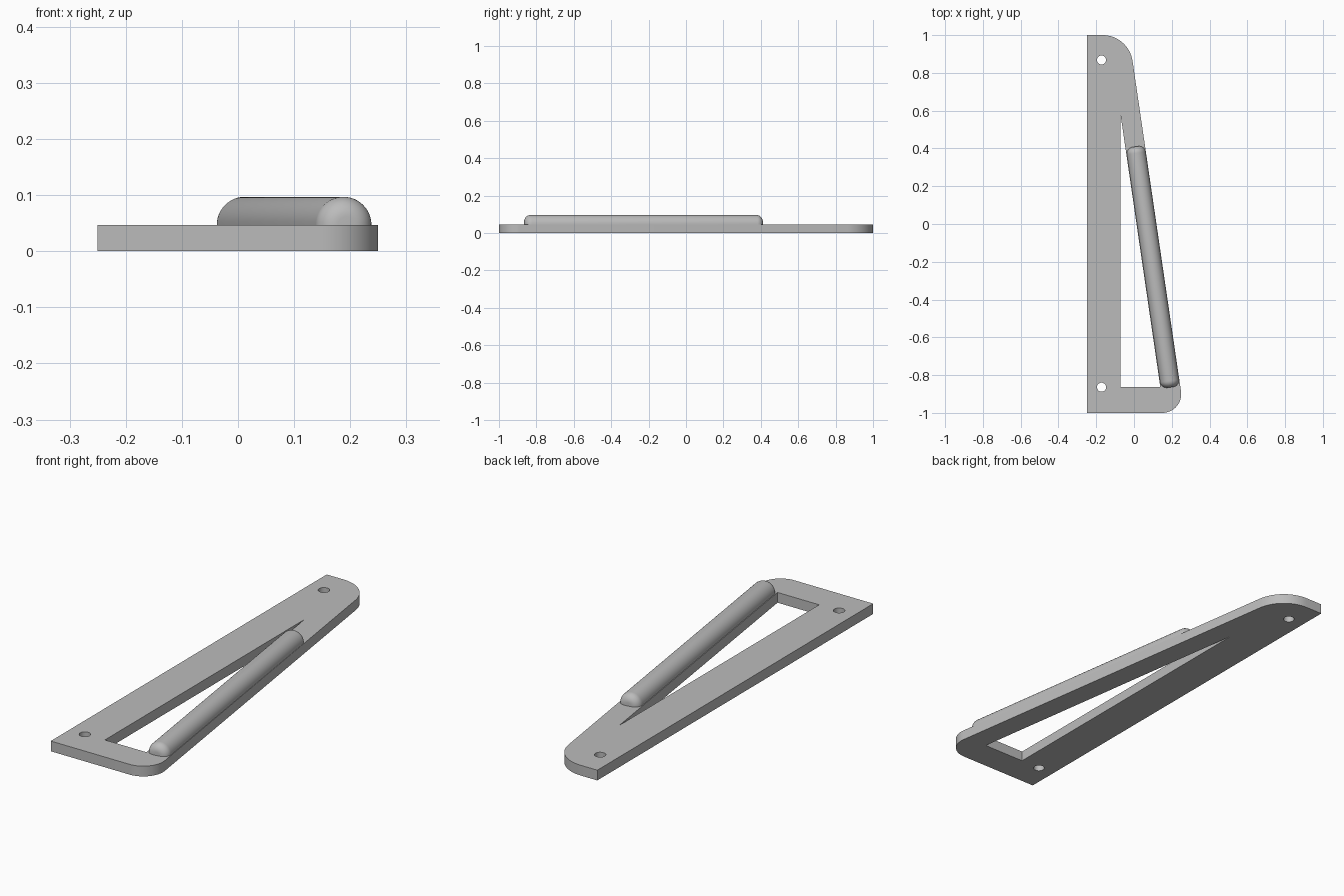
import bpy, bmesh
from math import sin, cos, pi, hypot, atan2
from mathutils import Matrix, Vector

cube = bpy.data.objects.get("Cube")
if cube:
    bpy.data.objects.remove(cube, do_unlink=True)

THICK = 0.047
BAR_R = 0.05
SLOPE = atan2(0.146, 1.0)  # lean of the slanted strut

grey = bpy.data.materials.new("plain grey")
grey.use_nodes = True
grey.diffuse_color = (0.5, 0.5, 0.5, 1)
grey.node_tree.nodes["Principled BSDF"].inputs["Base Color"].default_value = (0.5, 0.5, 0.5, 1)


def arc(cx, cy, r, start, end, steps):
    angles = [start + (end - start) * i / steps for i in range(steps + 1)]
    return [(cx + r * cos(a), cy + r * sin(a)) for a in angles]


def finish(obj, angle):
    obj.data.materials.clear()
    obj.data.materials.append(grey)
    bpy.ops.object.select_all(action='DESELECT')
    obj.select_set(True)
    bpy.context.view_layer.objects.active = obj
    bpy.ops.object.shade_smooth_by_angle(angle=angle)


# Bracket plate: rounded outline, triangular window and two screw holes
outline = [(-0.25, 1), (-0.25, -1)]
outline += arc(0.15, -0.9, 0.1, -pi / 2, SLOPE, 16)
outline += arc(-0.166, 0.84, 0.16, SLOPE, pi / 2, 16)
window = [(-0.072, 0.585), (-0.072, -0.862), (0.139, -0.862)]
holes = [arc(-0.172, y, 0.024, 0, 2 * pi, 32)[:-1] for y in (0.868, -0.864)]

curve = bpy.data.curves.new("bracket_outline", 'CURVE')
curve.dimensions = '2D'
curve.fill_mode = 'BOTH'
curve.extrude = THICK / 2
for loop in [outline, window] + holes:
    spline = curve.splines.new('POLY')
    spline.points.add(len(loop) - 1)
    for point, (x, y) in zip(spline.points, loop):
        point.co = (x, y, 0, 1)
    spline.use_cyclic_u = True
source = bpy.data.objects.new("bracket_source", curve)
bpy.context.collection.objects.link(source)
mesh = bpy.data.meshes.new_from_object(source.evaluated_get(bpy.context.evaluated_depsgraph_get()))
bpy.data.objects.remove(source, do_unlink=True)

bm = bmesh.new()
bm.from_mesh(mesh)
bmesh.ops.remove_doubles(bm, verts=bm.verts, dist=0.0001)
bmesh.ops.translate(bm, verts=bm.verts, vec=(0, 0, THICK / 2))
bmesh.ops.recalc_face_normals(bm, faces=bm.faces)
bm.to_mesh(mesh)
bm.free()
plate = bpy.data.objects.new("bracket_plate", mesh)
bpy.context.collection.objects.link(plate)
finish(plate, 0.5)

# Half-round bar with softened ends, lying on the slanted strut
start, end = Vector((0.1875, -0.815, THICK)), Vector((0.0125, 0.36, THICK))
half = hypot(*(end - start)) / 2 + BAR_R
fillet = 0.035
profile = [(0, half)] + [(r, y) for r, y in
                         arc(BAR_R - fillet, half - fillet, fillet, pi / 2, 0, 8)]
profile += [(r, -y) for r, y in reversed(profile)]

bm = bmesh.new()
verts = [bm.verts.new((r, y, 0)) for r, y in profile]
edges = [bm.edges.new(pair) for pair in zip(verts, verts[1:])]
bmesh.ops.spin(bm, geom=verts + edges, cent=(0, 0, 0), axis=(0, -1, 0),
               angle=pi, steps=24)
bmesh.ops.remove_doubles(bm, verts=bm.verts, dist=0.0001)
bmesh.ops.holes_fill(bm, edges=[e for e in bm.edges if e.is_boundary], sides=0)
bmesh.ops.recalc_face_normals(bm, faces=bm.faces)
bmesh.ops.transform(bm, verts=bm.verts,
                    matrix=Matrix.Translation((start + end) / 2) @ Matrix.Rotation(SLOPE, 4, 'Z'))
bar_mesh = bpy.data.meshes.new("half_round_bar")
bm.to_mesh(bar_mesh)
bm.free()
bar = bpy.data.objects.new("half_round_bar", bar_mesh)
bpy.context.collection.objects.link(bar)
finish(bar, 0.6)
